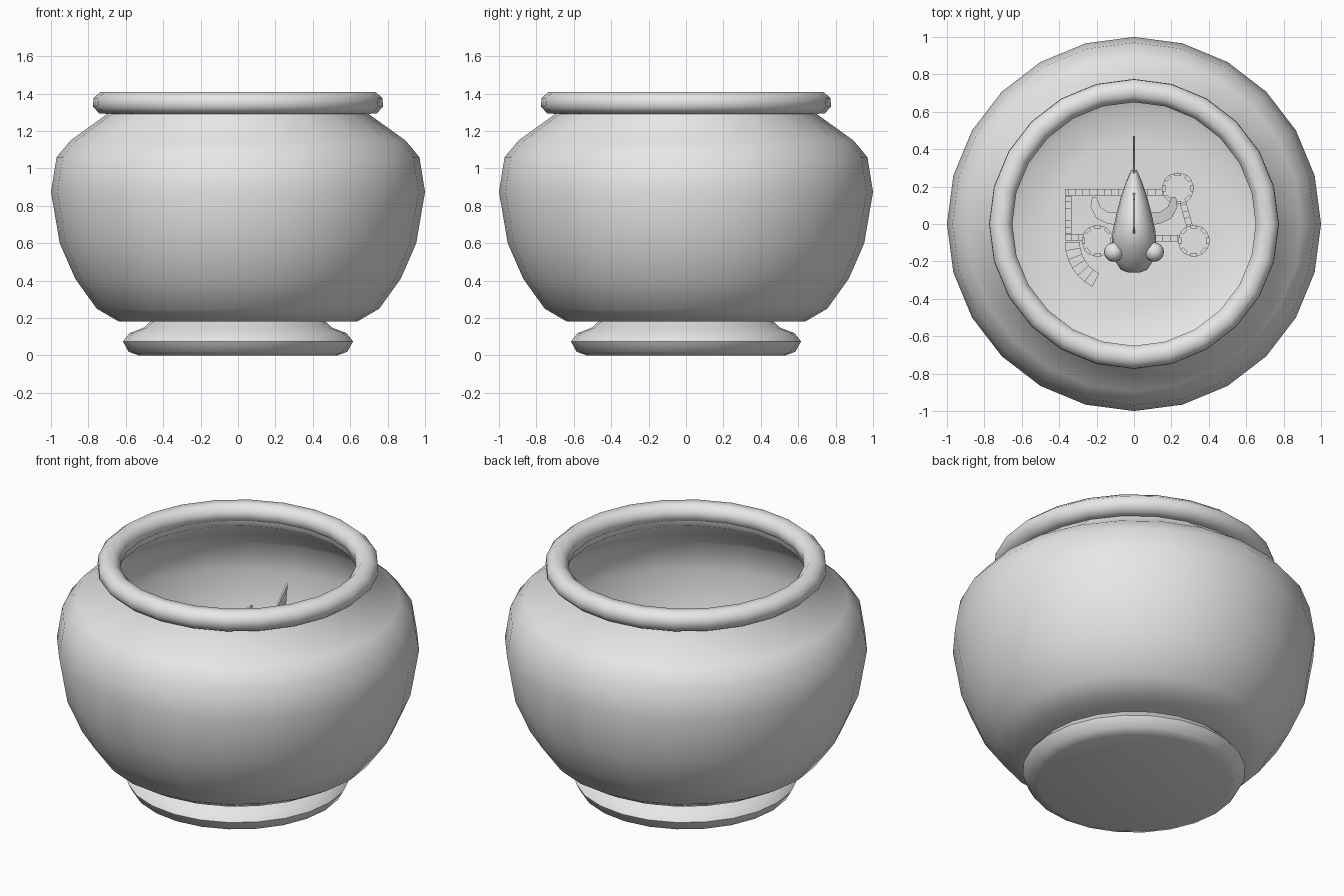
import bpy, bmesh
from math import sin, cos, pi, radians, atan2, hypot
from mathutils import Matrix, Vector

if "Cube" in bpy.data.objects:
    bpy.data.objects.remove(bpy.data.objects["Cube"])

grey = bpy.data.materials.new("plain_grey")
grey.use_nodes = True
grey.diffuse_color = (0.8, 0.8, 0.8, 1)
grey.node_tree.nodes["Principled BSDF"].inputs["Base Color"].default_value = (0.8, 0.8, 0.8, 1)


def finish(name, bm, angle=30):
    bmesh.ops.recalc_face_normals(bm, faces=bm.faces)
    mesh = bpy.data.meshes.new(name)
    bm.to_mesh(mesh)
    bm.free()
    mesh.materials.append(grey)
    ob = bpy.data.objects.new(name, mesh)
    bpy.context.collection.objects.link(ob)
    bpy.ops.object.select_all(action='DESELECT')
    ob.select_set(True)
    bpy.context.view_layer.objects.active = ob
    bpy.ops.object.shade_smooth_by_angle(angle=radians(angle))
    return ob


def skin(bm, rings, loop=False):
    """Bridge equal rings of points; cap the ends unless looped."""
    vs = [[bm.verts.new(p) for p in r] for r in rings]
    n = len(vs[0])
    pairs = list(zip(vs, vs[1:])) + ([(vs[-1], vs[0])] if loop else [])
    for a, b in pairs:
        for i in range(n):
            j = (i + 1) % n
            bm.faces.new((a[i], a[j], b[j], b[i]))
    if not loop:
        bm.faces.new(vs[0])
        bm.faces.new(vs[-1])


def lathe(name, profile, loop=False, sides=24, angle=50):
    bm = bmesh.new()
    skin(bm, [[(r * cos(2 * pi * i / sides), r * sin(2 * pi * i / sides), z)
               for i in range(sides)] for r, z in profile], loop)
    return finish(name, bm, angle)


def box(bm, centre, size, turn=0):
    m = Matrix.Translation(centre) @ Matrix.Rotation(turn, 4, 'Z') @ Matrix.Diagonal((*size, 1))
    bmesh.ops.create_cube(bm, size=1, matrix=m)


def plate(name, points, offset):
    """Thin fin: an outline pushed along a small offset."""
    bm = bmesh.new()
    off = Vector(offset)
    skin(bm, [[Vector(p) - off for p in points], [Vector(p) + off for p in points]])
    return finish(name, bm)


# Bowl: outer wall, then inner wall back down to the floor
lathe("bowl", [(0.44, 0.18), (0.64, 0.183), (0.755, 0.25), (0.87, 0.41), (0.953, 0.6),
               (1.0, 0.875), (0.97, 1.06), (0.895, 1.15), (0.70, 1.29), (0.70, 1.33),
               (0.67, 1.33), (0.67, 1.28), (0.87, 1.13), (0.94, 1.05), (0.97, 0.875),
               (0.92, 0.61), (0.84, 0.43), (0.73, 0.28), (0.62, 0.22), (0.44, 0.2)], angle=60)

# Rolled rim
lathe("rim", [(0.713 + 0.066 * cos(k * pi / 4 - 0.35), 1.35 + 0.062 * sin(k * pi / 4 - 0.35))
              for k in range(8)], loop=True)

# Foot
lathe("foot", [(0.53, 0), (0.585, 0.02), (0.615, 0.075), (0.58, 0.12),
               (0.5, 0.15), (0.465, 0.185), (0.43, 0.195)])

# Castle: crenellated walls between towers
FLOOR = 0.2
WALL = 0.2
towers = {"back_tower": (0.235, 0.19), "front_left_tower": (0.32, -0.09),
          "front_right_tower": (-0.195, -0.09)}
for name, (tx, ty) in towers.items():
    bm = bmesh.new()
    skin(bm, [[(tx + r * cos(i * pi / 6), ty + r * sin(i * pi / 6), z) for i in range(12)]
              for r, z in ((0.07, FLOOR), (0.07, 0.44), (0.085, 0.46), (0.085, 0.49))])
    for k in range(8):
        a = k * pi / 4
        box(bm, (tx + 0.075 * cos(a), ty + 0.075 * sin(a), 0.505), (0.018, 0.035, 0.03), a)
    finish(name, bm)

walls = {"back_wall": ((-0.37, 0.17), (0.17, 0.17)), "right_wall": ((-0.352, 0.15), (-0.352, -0.05)),
         "front_wall": ((-0.13, -0.075), (0.25, -0.075)), "left_wall": ((0.26, 0.12), (0.3, -0.02)),
         "short_wall": ((-0.37, -0.07), (-0.26, -0.07))}
for name, (p, q) in walls.items():
    bm = bmesh.new()
    dx, dy = q[0] - p[0], q[1] - p[1]
    length, turn = hypot(dx, dy), atan2(dy, dx)
    box(bm, ((p[0] + q[0]) / 2, (p[1] + q[1]) / 2, FLOOR + WALL / 2), (length, 0.035, WALL), turn)
    n = max(1, round(length / 0.08))
    for k in range(n):
        t = (k + 0.5) / n
        box(bm, (p[0] + dx * t, p[1] + dy * t, FLOOR + WALL + 0.015), (0.04, 0.035, 0.03), turn)
    finish(name, bm)

# Curved stair
bm = bmesh.new()
for k in range(6):
    a0, a1 = (radians(180 + 10.5 * (k + i)) for i in (0, 1))
    top = FLOOR + WALL * (6 - k) / 6.5
    corners = [(r, a) for r, a in ((0.19, a0), (0.27, a0), (0.27, a1), (0.19, a1))]
    skin(bm, [[(-0.1 + r * cos(a), -0.095 + r * sin(a), z) for r, a in corners]
              for z in (FLOOR, top)])
finish("stair", bm)

# Fish body: ellipses along y as (y, half width, half height, centre z)
MID = 0.8
sections = [(-0.26, 0.03, 0.02, -0.03), (-0.245, 0.07, 0.045, -0.03), (-0.2, 0.1, 0.085, -0.02),
            (-0.12, 0.12, 0.13, 0), (-0.04, 0.115, 0.16, 0), (0.05, 0.095, 0.15, 0),
            (0.14, 0.072, 0.11, 0), (0.22, 0.045, 0.07, 0), (0.29, 0.015, 0.05, 0)]
bm = bmesh.new()
skin(bm, [[(w * cos(i * pi / 8), y, MID + dz + h * sin(i * pi / 8)) for i in range(16)]
          for y, w, h, dz in sections])
finish("fish_body", bm, 60)

# Fish fins on the centre line
plate("fish_tail", [(0, y, MID + z) for y, z in
      ((0.25, 0.04), (0.33, 0.09), (0.4, 0.19), (0.47, 0.26), (0.455, 0.15), (0.41, 0.05),
       (0.38, 0), (0.41, -0.05), (0.455, -0.15), (0.46, -0.25), (0.4, -0.19),
       (0.33, -0.09), (0.25, -0.04))], (0.005, 0, 0))
plate("fish_dorsal_fin", [(0, y, MID + z) for y, z in
      ((-0.06, 0.14), (-0.02, 0.21), (0.06, 0.25), (0.13, 0.26), (0.14, 0.19), (0.17, 0.08),
       (0.05, 0.12))], (0.005, 0, 0))

# Paired side fins and bulging eyes
for side, s in (("left", 1), ("right", -1)):
    plate(side + "_fish_fin", [(s * x, y, MID - 0.04 - 0.4 * (x - 0.08)) for x, y in
          ((0.08, 0.06), (0.14, 0.065), (0.18, 0.09), (0.2, 0.145), (0.225, 0.14),
           (0.232, 0.09), (0.2, 0.03), (0.15, 0.005), (0.08, -0.01))], (0, 0, 0.006))
    bm = bmesh.new()
    bmesh.ops.create_uvsphere(bm, u_segments=16, v_segments=10, radius=0.052,
                              matrix=Matrix.Translation((s * 0.108, -0.15, MID + 0.05)))
    finish(side + "_fish_eye", bm, 60)
